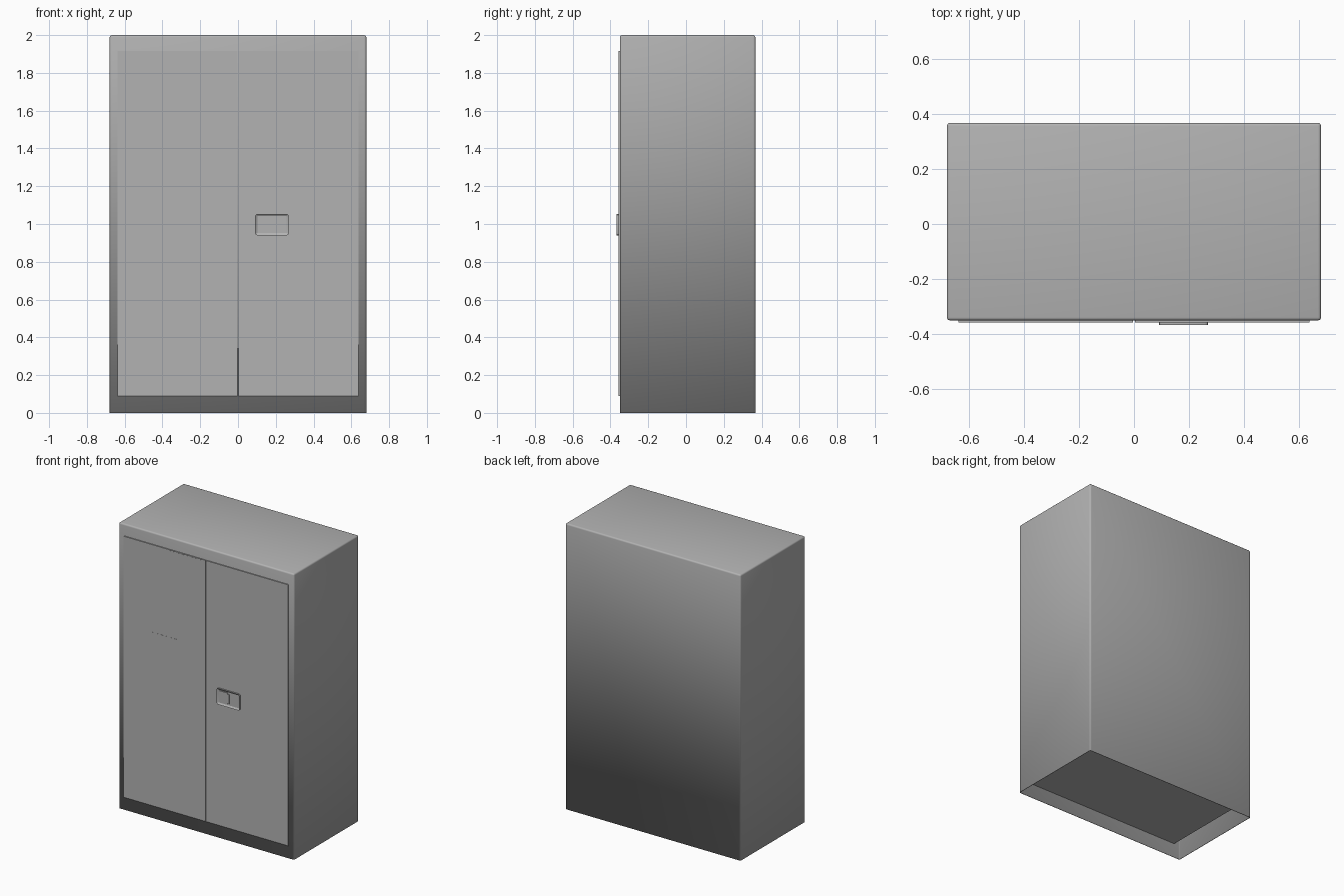
import bpy, bmesh
from mathutils import Vector

cube = bpy.data.objects.get("Cube")
if cube:
    bpy.data.objects.remove(cube, do_unlink=True)

# Single painted-metal colour
paint = bpy.data.materials.new("grey_paint")
paint.use_nodes = True
GREY = (0.45, 0.45, 0.45, 1)
paint.diffuse_color = GREY
paint.node_tree.nodes["Principled BSDF"].inputs["Base Color"].default_value = GREY


def finish(name, bm):
    bmesh.ops.recalc_face_normals(bm, faces=bm.faces)
    mesh = bpy.data.meshes.new(name)
    bm.to_mesh(mesh)
    bm.free()
    obj = bpy.data.objects.new(name, mesh)
    bpy.context.collection.objects.link(obj)
    mesh.materials.append(paint)
    return obj


def add_box(bm, low, high):
    low, high = Vector(low), Vector(high)
    made = bmesh.ops.create_cube(bm, size=1)
    for v in made["verts"]:
        v.co = (low + high) / 2 + v.co * (high - low)


def box(name, low, high):
    bm = bmesh.new()
    add_box(bm, low, high)
    return finish(name, bm)


def round_edges(bm, radius, keep, segments=3):
    edges = [e for e in bm.edges if keep(e)]
    bmesh.ops.bevel(bm, geom=edges, offset=radius, segments=segments,
                    profile=0.5, affect="EDGES")


def smooth(obj):
    bpy.ops.object.select_all(action="DESELECT")
    obj.select_set(True)
    bpy.context.view_layer.objects.active = obj
    bpy.ops.object.shade_smooth_by_angle()


W, FRONT, BACK, H = 0.679, -0.35, 0.367, 2.0
DOOR_W, DOOR_LOW, DOOR_TOP, DOOR_Y = 0.638, 0.09, 1.917, -0.357

# Cabinet shell: rounded above, open underneath, with thin walls
bm = bmesh.new()
add_box(bm, (-W, FRONT, 0), (W, BACK, H))
round_edges(bm, 0.011, lambda e: max(v.co.z for v in e.verts) > 1)
bottom = [f for f in bm.faces if all(v.co.z < 0.001 for v in f.verts)]
bmesh.ops.delete(bm, geom=bottom, context="FACES")
shell = finish("cabinet_shell", bm)
wall = shell.modifiers.new("wall", "SOLIDIFY")
wall.thickness = 0.004
wall.offset = -1
smooth(shell)

# Inner compartment whose floor sits above the open base
box("inner_compartment", (-0.63, FRONT + 0.005, 0.1), (0.63, BACK - 0.02, DOOR_TOP))

# Pair of doors with a narrow gap
for name, side in (("right_door", -1), ("left_door", 1)):
    x0, x1 = sorted((side * 0.003, side * DOOR_W))
    box(name, (x0, DOOR_Y, DOOR_LOW), (x1, FRONT + 0.002, DOOR_TOP))

# Thin plates on the right door
for name, x0, x1, z0, z1 in (("upper_plate", -0.31, -0.004, 1.605, 1.912),
                             ("middle_plate", -0.435, -0.225, 1.1, 1.305)):
    box(name, (x0, DOOR_Y - 0.0008, z0), (x1, DOOR_Y + 0.001, z1))

# Handle surround: rounded block with a recessed face
bm = bmesh.new()
add_box(bm, (0.091, -0.367, 0.94), (0.269, DOOR_Y + 0.001, 1.053))
round_edges(bm, 0.012, lambda e: abs(e.verts[0].co.y - e.verts[1].co.y) > 0.005)
bm.normal_update()
face = [f for f in bm.faces if f.normal.y < -0.9]
bmesh.ops.inset_region(bm, faces=face, thickness=0.012)
for v in face[0].verts:
    v.co.y += 0.008
smooth(finish("handle_surround", bm))

# Latch paddle with clipped corners on its free side
bm = bmesh.new()
outline = [(0.108, 0.955), (0.17, 0.955), (0.175, 0.965), (0.185, 0.965),
           (0.185, 1.028), (0.175, 1.028), (0.17, 1.038), (0.108, 1.038)]
face = bm.faces.new([bm.verts.new((x, -0.364, z)) for x, z in outline])
made = bmesh.ops.extrude_face_region(bm, geom=[face])
for v in made["geom"]:
    if isinstance(v, bmesh.types.BMVert):
        v.co.y += 0.006
finish("latch_paddle", bm)
